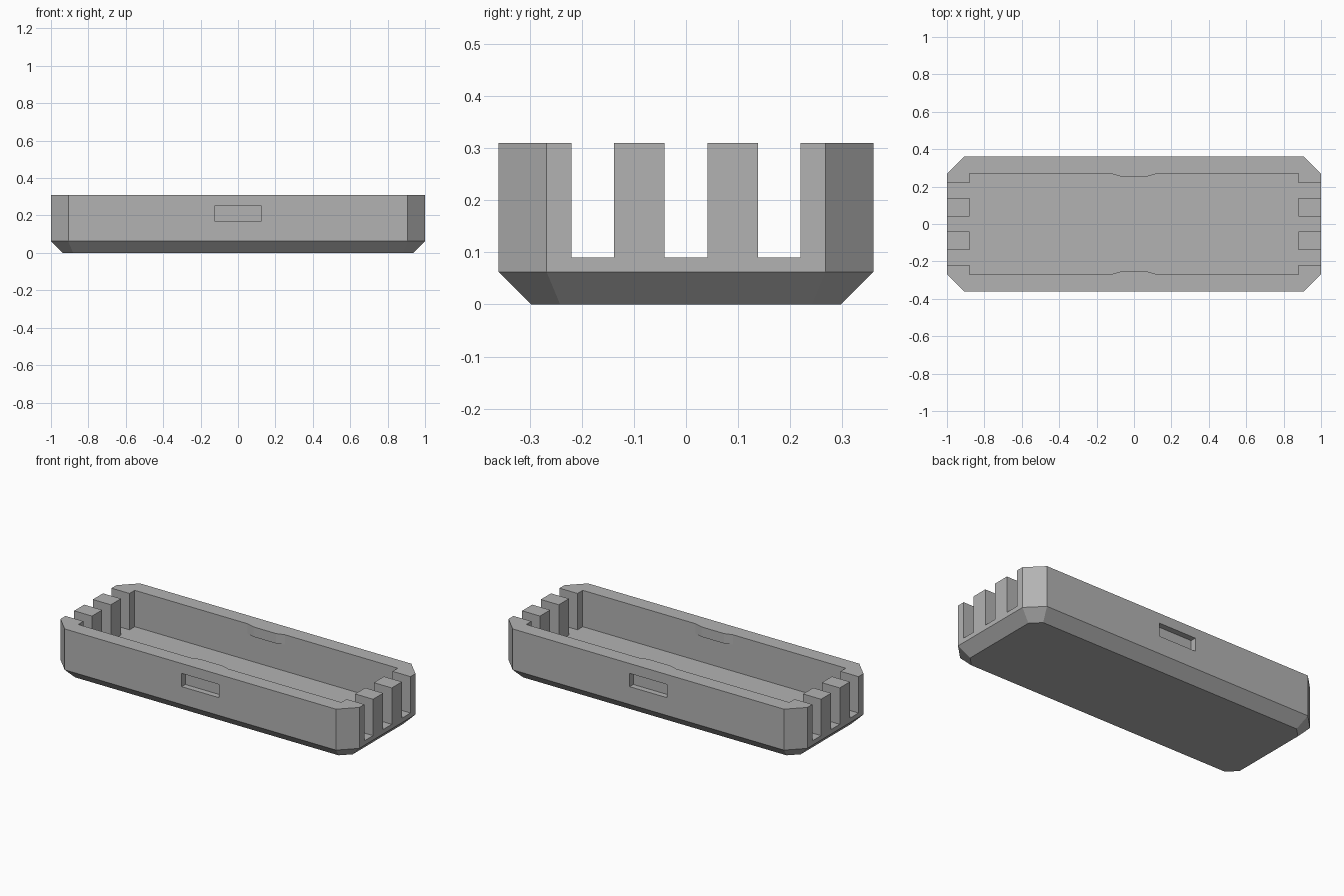
import bpy, bmesh

if "Cube" in bpy.data.objects:
    bpy.data.objects.remove(bpy.data.objects["Cube"])

grey = bpy.data.materials.new("plain grey")
grey.diffuse_color = (0.45, 0.45, 0.45, 1)
grey.use_nodes = True
grey.node_tree.nodes["Principled BSDF"].inputs["Base Color"].default_value = grey.diffuse_color

HX, HY, TOP = 1.0, 0.36, 0.31      # outer half sizes and height
EDGE, CORNER = 0.0625, 0.0925      # bottom bevel and upright corner chamfer
FLOOR, IX, IY = 0.09, 0.88, 0.27   # inside floor and inner half sizes


def loft(name, rings):
    """Solid through stacked rings of (points, z)."""
    bm = bmesh.new()
    loops = [[bm.verts.new((x, y, z)) for x, y in pts] for pts, z in rings]
    n = len(loops[0])
    for a, b in zip(loops, loops[1:]):
        for i in range(n):
            j = (i + 1) % n
            bm.faces.new((a[i], a[j], b[j], b[i]))
    bm.faces.new(loops[0][::-1])
    bm.faces.new(loops[-1])
    bmesh.ops.recalc_face_normals(bm, faces=bm.faces)
    mesh = bpy.data.meshes.new(name)
    bm.to_mesh(mesh)
    bm.free()
    mesh.materials.append(grey)
    ob = bpy.data.objects.new(name, mesh)
    bpy.context.collection.objects.link(ob)
    return ob


def octagon(hx, hy, c):
    return [(hx - c, -hy), (hx, c - hy), (hx, hy - c), (hx - c, hy),
            (c - hx, hy), (-hx, hy - c), (-hx, c - hy), (c - hx, -hy)]


def rect(x0, x1, y0, y1):
    return [(x0, y0), (x1, y0), (x1, y1), (x0, y1)]


def cut(ob, cutter):
    mod = ob.modifiers.new("cut", 'BOOLEAN')
    mod.operation, mod.solver, mod.object = 'DIFFERENCE', 'EXACT', cutter
    bpy.context.view_layer.objects.active = ob
    bpy.ops.object.modifier_apply(modifier=mod.name)
    bpy.data.objects.remove(cutter)


# Tray body with bevelled underside
tray = loft("tray_body", [
    (octagon(HX - EDGE, HY - EDGE, 0.056), 0),
    (octagon(HX, HY, CORNER), EDGE),
    (octagon(HX, HY, CORNER), TOP)])

# Cavity outline, including three slots through each end wall
right_end = [(IX, -IY)]
for y0, y1 in ((-0.22, -0.138), (-0.041, 0.041), (0.138, 0.22)):
    right_end += [(IX, y0), (1.1, y0), (1.1, y1), (IX, y1)]
right_end.append((IX, IY))
outline = right_end + [(-x, -y) for x, y in right_end]
cut(tray, loft("cavity_cutter", [(outline, FLOOR), (outline, 0.5)]))

for side, label in ((-1, "front"), (1, "back")):
    # Shallow grip recess in the outer wall
    r = rect(-0.125, 0.125, *sorted((side * (HY - 0.035), side * 0.5)))
    cut(tray, loft("recess_cutter", [(r, 0.17), (r, 0.25)]))
    # Snap ridge under the inner rim
    r = [(-0.125, side * IY), (-0.075, side * 0.255),
         (0.075, side * 0.255), (0.125, side * IY)]
    loft(label + "_snap_ridge", [(r, 0.25), (r, TOP)])
